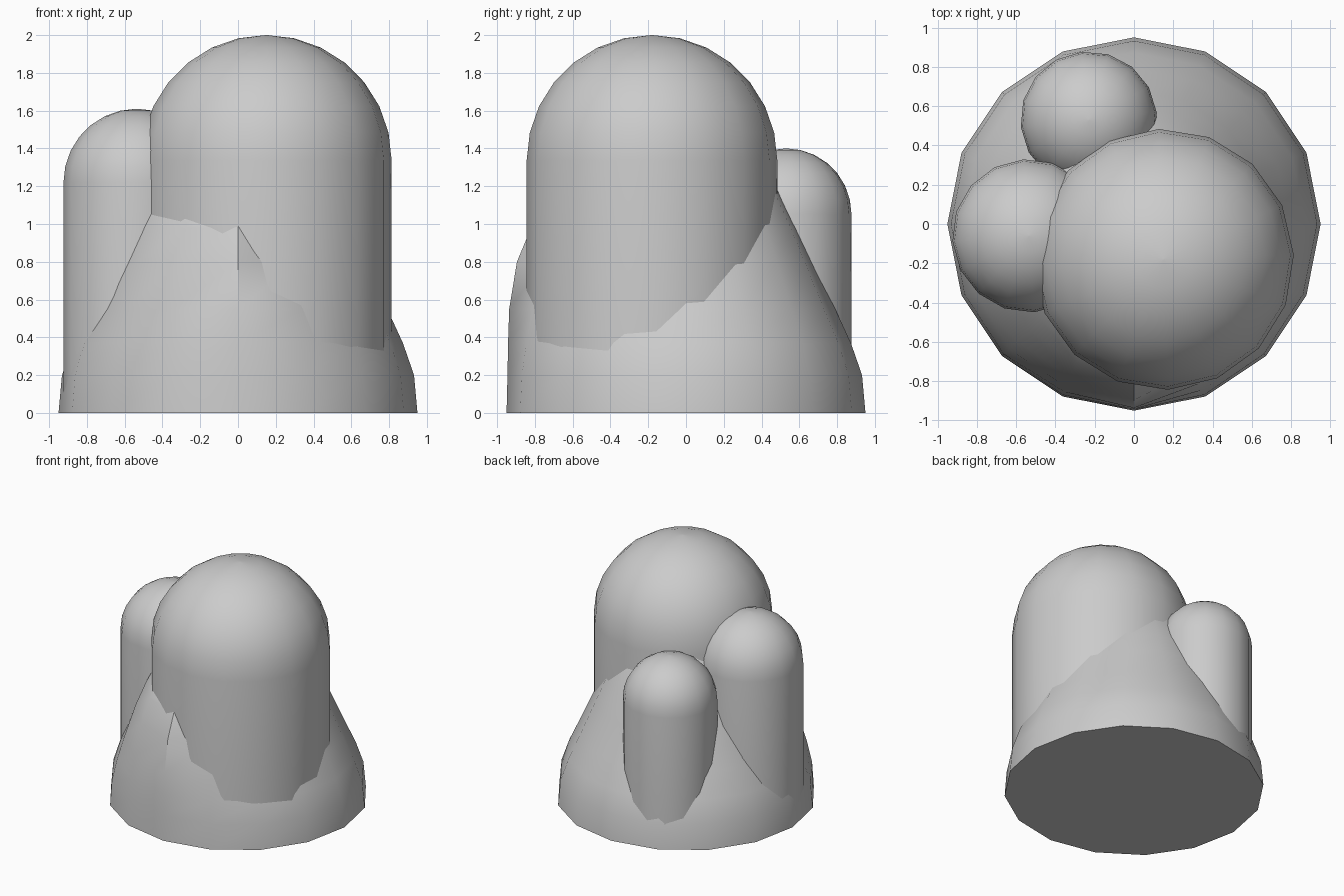
import bpy, bmesh
from math import sin, cos, pi, radians

if "Cube" in bpy.data.objects:
    bpy.data.objects.remove(bpy.data.objects["Cube"])

SIDES = 16


def skin_rings(name, rings):
    """Join equal-sized point rings into a closed, smooth-shaded solid."""
    bm = bmesh.new()
    loops = [[bm.verts.new(p) for p in ring] for ring in rings]
    for low, high in zip(loops, loops[1:]):
        for i in range(SIDES):
            j = (i + 1) % SIDES
            bm.faces.new((low[i], low[j], high[j], high[i]))
    bm.faces.new(loops[0][::-1])
    bm.faces.new(loops[-1])
    bmesh.ops.remove_doubles(bm, verts=bm.verts, dist=1e-5)
    bmesh.ops.recalc_face_normals(bm, faces=bm.faces)
    mesh = bpy.data.meshes.new(name)
    bm.to_mesh(mesh)
    bm.free()
    obj = bpy.data.objects.new(name, mesh)
    bpy.context.collection.objects.link(obj)
    bpy.context.view_layer.objects.active = obj
    obj.select_set(True)
    bpy.ops.object.shade_smooth_by_angle(angle=radians(40))
    obj.select_set(False)
    return obj


def ring(x, y, z, r, turn=0.0):
    return [(x + r * cos(turn + 2 * pi * i / SIDES),
             y + r * sin(turn + 2 * pi * i / SIDES), z) for i in range(SIDES)]


def dome_column(name, x, y, r, top, turn=0.0, steps=7):
    """Upright column with a hemispherical top, foot buried in the mound."""
    rings = [ring(x, y, 0.08, r, turn)]
    for k in range(steps + 1):
        a = pi / 2 * k / steps
        rr = max(r * cos(a), 0.004)
        rings.append(ring(x, y, top - r + r * sin(a), rr, turn))
    return skin_rings(name, rings)


# Mound: plain slope blended with a fuller slope around the front
levels = [0, 0.2, 0.37, 0.55, 0.8, 0.98, 1.07, 1.22, 1.34]
slope = [0.95, 0.932, 0.873, 0.79, 0.68, 0.60, 0.555, 0.48, 0.40]
bulge = [0.95, 0.945, 0.942, 0.936, 0.895, 0.82, 0.76, 0.60, 0.40]
front = {9: 0.1, 10: 0.37, 11: 0.75, 12: 1.0, 13: 0.6, 14: 0.28}
mound_rings = []
for z, plain, full in zip(levels, slope, bulge):
    pts = []
    for i in range(SIDES):
        r = plain + (full - plain) * front.get(i, 0)
        a = 2 * pi * i / SIDES
        pts.append((r * cos(a), r * sin(a), z))
    mound_rings.append(pts)
skin_rings("mound", mound_rings)

# Three domed columns
dome_column("main_column", 0.15, -0.18, 0.664, 2.0, radians(2))
dome_column("left_column", -0.535, -0.06, 0.39, 1.61, radians(4))
dome_column("back_column", -0.23, 0.53, 0.348, 1.4, radians(6))
